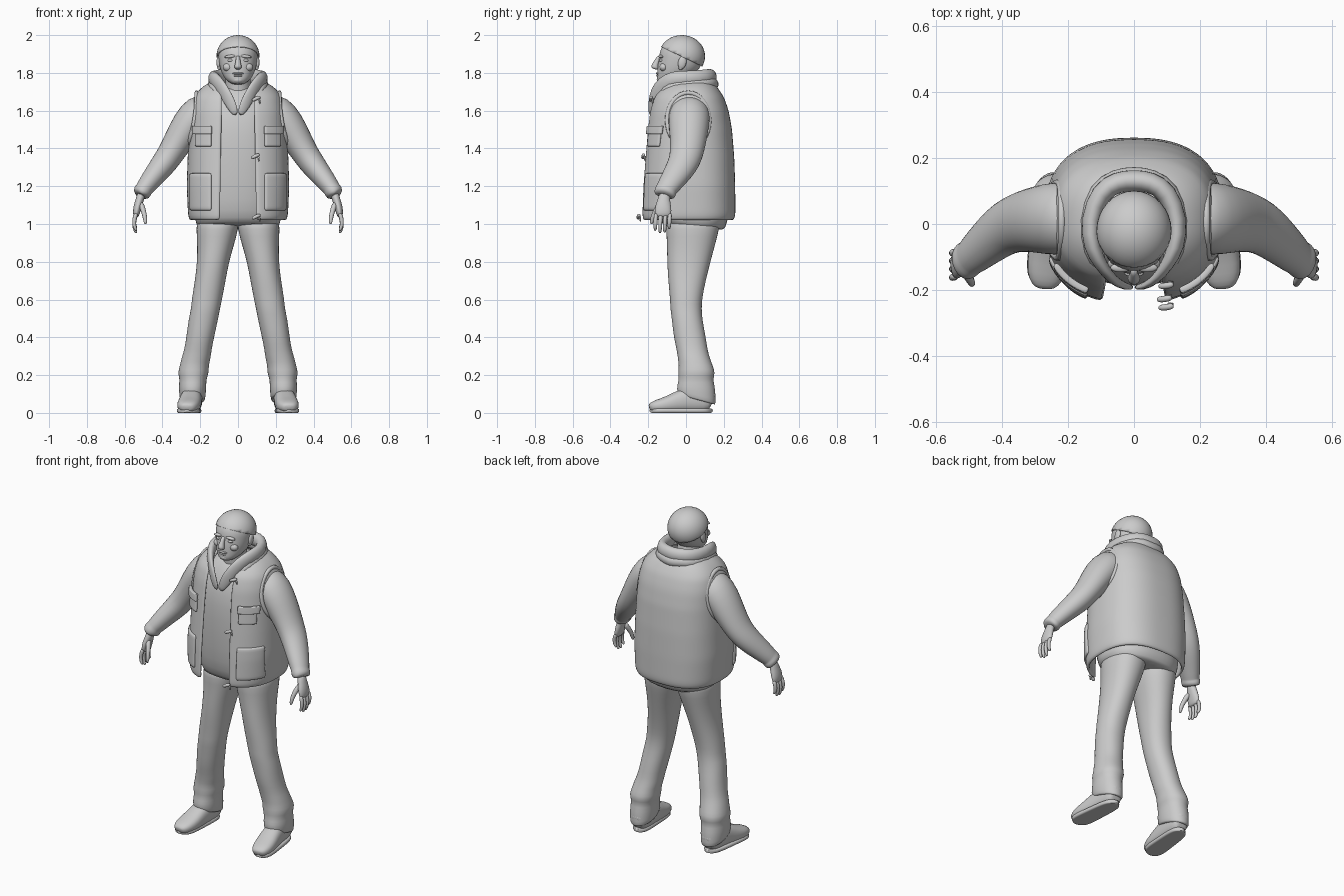
import bpy, bmesh
from math import sin, cos, pi, asin, copysign
from mathutils import Vector, Matrix

def pw(v, e):
    return copysign(abs(v) ** e, v)

def finish(name, bm, mirror=False, sub=1, thick=0):
    bmesh.ops.recalc_face_normals(bm, faces=bm.faces)
    me = bpy.data.meshes.new(name)
    bm.to_mesh(me)
    bm.free()
    for p in me.polygons:
        p.use_smooth = True
    ob = bpy.data.objects.new(name, me)
    bpy.context.collection.objects.link(ob)
    if thick:
        m = ob.modifiers.new("thickness", 'SOLIDIFY')
        m.thickness, m.offset = thick, 0
    if mirror:
        ob.modifiers.new("mirror", 'MIRROR').use_clip = False
    if sub:
        m = ob.modifiers.new("smooth", 'SUBSURF')
        m.levels = m.render_levels = sub
    return ob

def loft(name, rings, ref=None, n=16, e=1.0, mirror=False, sub=1, floor=False):
    """Rings are (x, y, z, a, b[, tilt]); horizontal slices, or swept along the path if ref is given."""
    bm, rows = bmesh.new(), []
    for i, r in enumerate(rings):
        c = Vector(r[:3])
        if ref:
            t = (Vector(rings[min(i + 1, len(rings) - 1)][:3]) - Vector(rings[max(i - 1, 0)][:3])).normalized()
            u = Vector(ref)
            u = (u - t * u.dot(t)).normalized()
            v = t.cross(u)
        else:
            u, v = Vector((1, 0, 0)), Vector((0, 1, r[5] if len(r) > 5 else 0))
        row = []
        for k in range(n):
            w = 2 * pi * k / n
            p = c + u * r[3] * pw(cos(w), e) + v * r[4] * pw(sin(w), e)
            if floor:
                p.z = max(p.z, 0)
            row.append(bm.verts.new(p))
        rows.append(row)
    for A, B in zip(rows, rows[1:]):
        for k in range(n):
            bm.faces.new((A[k], A[(k + 1) % n], B[(k + 1) % n], B[k]))
    bm.faces.new(rows[0])
    bm.faces.new(rows[-1])
    return finish(name, bm, mirror, sub)

def grid(name, fn, nu, nv, mirror=False, thick=0.015):
    bm = bmesh.new()
    vs = [[bm.verts.new(fn(i / nu, j / nv)) for i in range(nu + 1)] for j in range(nv + 1)]
    for j in range(nv):
        for i in range(nu):
            bm.faces.new((vs[j][i], vs[j][i + 1], vs[j + 1][i + 1], vs[j + 1][i]))
    return finish(name, bm, mirror, 1, thick)

def blob(name, loc, radii, rx=0, ry=0, mirror=False):
    bm = bmesh.new()
    mat = Matrix.Translation(loc) @ Matrix.Rotation(rx, 4, 'X') @ Matrix.Rotation(ry, 4, 'Y') @ Matrix.Diagonal((*radii, 1))
    bmesh.ops.create_uvsphere(bm, u_segments=16, v_segments=10, radius=1, matrix=mat)
    return finish(name, bm, mirror, 0)

# Trouser legs, with the gathered cloth above the shoe
loft("trouser_leg", [(.105, .04, 1.06, .115, .15), (.11, .035, .97, .112, .142), (.117, .028, .9, .1, .13),
     (.132, .015, .8, .085, .116), (.147, .005, .7, .082, .1), (.165, 0, .6, .081, .085), (.172, 0, .55, .077, .084),
     (.183, .005, .5, .079, .081), (.2, .02, .4, .074, .086), (.213, .033, .33, .073, .082), (.222, .042, .29, .078, .086),
     (.232, .052, .25, .077, .09), (.237, .057, .21, .083, .1), (.238, .052, .18, .071, .09), (.241, .053, .14, .074, .102),
     (.241, .055, .09, .07, .103, -.25), (.241, .057, .065, .066, .1, -.28), (.241, .055, .075, .05, .08, -.25)],
     n=20, e=.92, mirror=True)

# Shoes and flat soles
loft("shoe_upper", [(.24, .145, .06, .03, .04), (.24, .13, .07, .05, .065), (.242, .06, .075, .056, .075),
     (.248, -.02, .065, .058, .065), (.258, -.09, .045, .064, .045), (.266, -.15, .036, .06, .036),
     (.27, -.185, .03, .042, .025), (.271, -.195, .026, .022, .014)], ref=(1, 0, 0), e=.8, mirror=True, floor=True)
def sole(u, v):
    y = .143 - .337 * v
    w = (.052 + .014 * v) * (1 - abs(2 * v - 1) ** 5) ** .5
    return (.24 + .03 * v + w * (2 * u - 1), y, .012)
grid("shoe_sole", sole, 8, 16, mirror=True, thick=.024)

# Jacket body under the vest
loft("jacket_body", [(0, .035, .985, .2, .15, -.1), (0, .035, .985, .222, .175, -.1), (0, .03, 1.06, .235, .2), (0, .025, 1.2, .235, .21),
     (0, .01, 1.4, .23, .2), (0, 0, 1.55, .222, .18), (0, .005, 1.65, .195, .15), (0, .01, 1.71, .13, .11),
     (0, .01, 1.73, .09, .09)], n=28, e=.85)

# Open vest: rows are height, half width, front depth, back depth, front edge
E, YC = .8, .02
ROWS = [(1.02, .248, -.232, .245, .095), (1.05, .256, -.235, .253, .095), (1.2, .263, -.228, .252, .092), (1.35, .258, -.216, .247, .09),
        (1.5, .251, -.203, .235, .087), (1.6, .244, -.19, .217, .085), (1.67, .226, -.168, .192, .085),
        (1.71, .195, -.135, .165, .085), (1.74, .16, -.1, .145, .09), (1.755, .12, -.07, .12, .09)]
def vest_row(z):
    for a, b in zip(ROWS, ROWS[1:]):
        if z <= b[0] + 1e-6:
            f = (z - a[0]) / (b[0] - a[0])
            return [p + (q - p) * f for p, q in zip(a, b)][1:]
    return ROWS[-1][1:]
def angle_at(x, X):
    return asin(min(1, x / X) ** (1 / E))
def vest_pt(t, z, off=0):
    X, yf, yb, _ = vest_row(z)
    s, c = pw(sin(t), E), pw(cos(t), E)
    return ((X + off) * s, YC - (YC - yf + off) * c if c > 0 else YC - (yb - YC + off) * c, z)
def vest(u, v):
    z = 1.02 + .735 * v
    r = vest_row(z)
    t0 = angle_at(r[3], r[0])
    return vest_pt(t0 + (2 * pi - 2 * t0) * u, z)
grid("padded_vest", vest, 44, 26, thick=.018)

# Pockets follow the vest surface
def pocket(name, x0, x1, z0, z1, off, thick):
    def fn(u, v):
        z = z0 + (z1 - z0) * v
        return vest_pt(angle_at(x0 + (x1 - x0) * u, vest_row(z)[0]), z, off)
    grid(name, fn, 8, 8, mirror=True, thick=thick)
pocket("chest_pocket", .135, .215, 1.41, 1.49, .012, .018)
pocket("chest_pocket_flap", .128, .222, 1.475, 1.52, .02, .02)
pocket("lower_pocket", .135, .245, 1.07, 1.27, .01, .018)

# Raised armhole rims
curve = bpy.data.curves.new("armhole_rim", 'CURVE')
curve.dimensions, curve.bevel_depth, curve.bevel_resolution = '3D', .012, 2
sp = curve.splines.new('POLY')
sp.points.add(31)
for k, p in enumerate(sp.points):
    w = 2 * pi * k / 32
    p.co = (.244 - .025 * sin(w) - .014 * cos(w) ** 2, .012 + .112 * cos(w), 1.55 + .145 * sin(w), 1)
sp.use_cyclic_u = True
rim = bpy.data.objects.new("armhole_rim", curve)
bpy.context.collection.objects.link(rim)
rim.modifiers.new("mirror", 'MIRROR')

# Toggles and their cords along one vest edge
for x, y, z in ((.1, -.175, 1.665), (.095, -.215, 1.36), (.1, -.24, 1.04)):
    loft("toggle", [(x - .025, y - .012, z - .012, .006, .006), (x - .018, y - .014, z - .008, .011, .011),
         (x + .012, y - .01, z + .008, .011, .011), (x + .02, y - .006, z + .005, .006, .006)], ref=(0, 0, 1), n=8)
    loft("toggle_cord", [(x, y, z, .006, .006), (x + .018, y - .005, z - .008, .006, .006),
         (x + .015, y, z - .03, .005, .005)], ref=(0, 1, 0), n=6)

# Sleeves and cuffs
loft("sleeve", [(.15, .02, 1.61, .09, .085), (.205, .018, 1.59, .113, .102), (.26, .015, 1.53, .111, .094), (.315, .012, 1.44, .098, .081),
     (.355, .003, 1.375, .091, .072), (.385, -.01, 1.33, .085, .07), (.42, -.035, 1.285, .078, .064), (.46, -.07, 1.235, .068, .056),
     (.49, -.097, 1.195, .06, .05), (.497, -.103, 1.185, .056, .046), (.505, -.109, 1.173, .061, .05), (.518, -.117, 1.148, .056, .045),
     (.516, -.116, 1.152, .036, .026)], ref=(0, 1, 0), n=16, mirror=True)

# Hands
loft("palm", [(.508, -.112, 1.17, .03, .024), (.52, -.117, 1.13, .032, .022), (.532, -.121, 1.09, .046, .023),
     (.539, -.122, 1.055, .046, .019), (.54, -.121, 1.035, .038, .012)], ref=(0, 1, 0), n=12, mirror=True)
for k, (y, l) in enumerate(((-.158, .085), (-.133, .098), (-.108, .095), (-.084, .075))):
    loft("finger", [(.537, y, 1.06, .012, .013), (.55, y - .003, 1.06 - .4 * l, .012, .012), (.55, y - .004, 1.055 - .75 * l, .011, .011),
         (.541, y - .005, 1.055 - l, .009, .009), (.537, y - .005, 1.05 - l, .004, .004)], ref=(0, 1, 0), n=8, mirror=True)
loft("thumb", [(.517, -.13, 1.115, .018, .018), (.502, -.158, 1.075, .016, .015), (.493, -.175, 1.04, .013, .013),
     (.49, -.182, 1.01, .011, .011), (.49, -.184, .998, .005, .005)], ref=(0, 1, 0), n=8, mirror=True)

# Neck, sweater collar and hood rolls
loft("neck", [(0, -.02, 1.62, .085, .085), (0, -.025, 1.7, .068, .075), (0, -.035, 1.77, .066, .075), (0, -.035, 1.83, .07, .08)])
loft("sweater_collar", [(0, -.01, 1.66, .11, .12), (0, -.015, 1.69, .095, .1, .12), (0, -.02, 1.71, .083, .09, .15), (0, -.02, 1.715, .07, .078, .15)])
def collar(name, half):
    loft(name, half + [(-r[0], *r[1:]) for r in reversed(half[:-1])], ref=(0, 0, 1), n=12)
collar("hood_roll", [(.01, -.19, 1.575, .016, .008), (.035, -.187, 1.63, .032, .012), (.07, -.165, 1.695, .038, .016), (.1, -.125, 1.74, .042, .02),
       (.13, -.07, 1.772, .042, .027), (.135, .015, 1.77, .042, .03), (.1, .1, 1.775, .044, .034), (.05, .128, 1.782, .042, .034), (0, .132, 1.775, .044, .034)])
collar("hood_fold", [(.105, -.135, 1.68, .02, .015), (.135, -.09, 1.725, .03, .02), (.145, .01, 1.735, .032, .026),
       (.11, .105, 1.74, .033, .032), (.055, .14, 1.75, .032, .03), (0, .142, 1.735, .034, .034)])

# Head
loft("head", [(0, -.1, 1.738, .022, .03), (0, -.095, 1.746, .042, .056), (0, -.08, 1.765, .066, .076), (0, -.057, 1.79, .083, .097),
     (0, -.04, 1.82, .095, .113), (0, -.033, 1.85, .101, .117), (0, -.029, 1.875, .104, .115), (0, -.026, 1.9, .106, .117), (0, -.024, 1.935, .101, .108),
     (0, -.022, 1.965, .08, .085), (0, -.02, 1.983, .05, .053), (0, -.02, 1.988, .02, .02)], n=20, e=.96)

# Close-fitting cap, cut lower at the back
bm = bmesh.new()
bmesh.ops.create_uvsphere(bm, u_segments=32, v_segments=20, radius=1,
                          matrix=Matrix.Translation((0, -.022, 1.888)) @ Matrix.Diagonal((.11, .119, .108, 1)))
bmesh.ops.bisect_plane(bm, geom=bm.verts[:] + bm.edges[:] + bm.faces[:], plane_co=(0, -.02, 1.885), plane_no=(0, .43, .9), clear_inner=True)
finish("knit_cap", bm, sub=0, thick=.008)

# Face features
loft("nose", [(0, -.138, 1.892, .012, .014), (0, -.15, 1.87, .012, .016), (0, -.162, 1.848, .016, .018), (0, -.166, 1.832, .022, .022),
     (0, -.16, 1.822, .018, .017), (0, -.155, 1.818, .008, .008)], n=10)
blob("brow", (.04, -.132, 1.887), (.032, .014, .009), ry=.1, mirror=True)
blob("eye", (.039, -.13, 1.866), (.017, .012, .008), mirror=True)
blob("cheek", (.052, -.118, 1.83), (.028, .022, .022), mirror=True)
blob("upper_lip", (0, -.149, 1.797), (.03, .011, .006))
blob("lower_lip", (0, -.147, 1.785), (.026, .011, .006))
blob("chin", (0, -.137, 1.763), (.03, .018, .018))
blob("ear", (.103, -.02, 1.855), (.011, .022, .035), rx=-.2, mirror=True)
blob("ear_lobe", (.1, -.028, 1.828), (.009, .012, .013), mirror=True)
